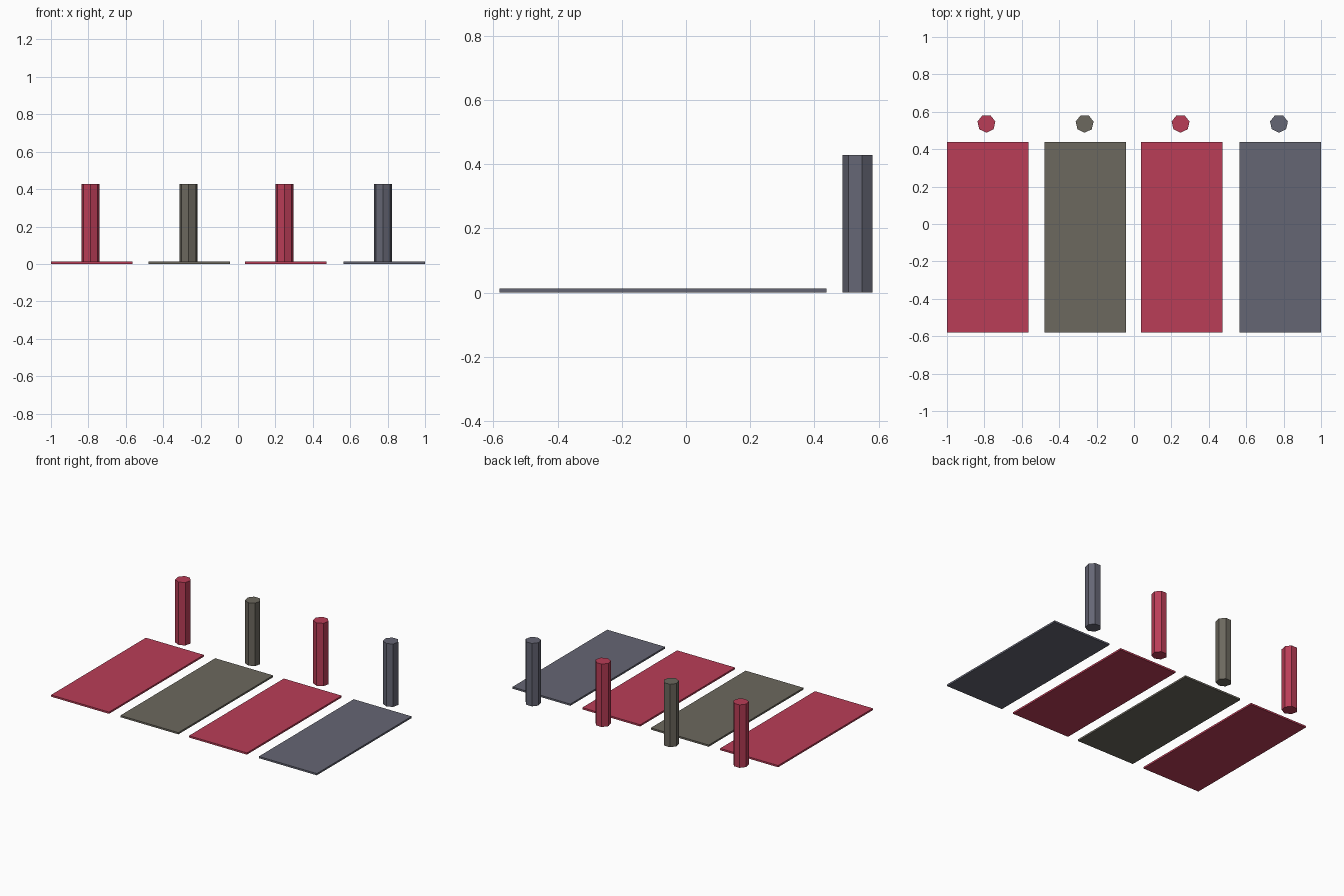
import bpy, math

if "Cube" in bpy.data.objects:
    bpy.data.objects.remove(bpy.data.objects["Cube"])

def linear(c):
    return c / 12.92 if c <= 0.04045 else ((c + 0.055) / 1.055) ** 2.4

def material(name, r, g, b):
    m = bpy.data.materials.new(name)
    m.diffuse_color = (*[linear(v / 255) for v in (r, g, b)], 1)
    m.use_nodes = True
    m.node_tree.nodes["Principled BSDF"].inputs["Base Color"].default_value = m.diffuse_color
    return m

red = material("red", 186, 61, 87)
olive = material("olive grey", 108, 104, 94)
slate = material("slate grey", 101, 102, 116)

SLAB_W, SLAB_T, FRONT, BACK = 0.436, 0.012, -0.581, 0.438
POST_R, POST_H, POST_Y = 0.049, 0.428, 0.537

def slab(name, x, mat):
    bpy.ops.mesh.primitive_cube_add(size=1, location=(x, (FRONT + BACK) / 2, SLAB_T / 2))
    o = bpy.context.object
    o.name = name
    o.scale = (SLAB_W, BACK - FRONT, SLAB_T)
    o.data.materials.append(mat)

def post(name, x, mat):
    # seven-sided post with one corner pointing to the front
    bpy.ops.mesh.primitive_cylinder_add(vertices=7, radius=POST_R, depth=POST_H,
                                        location=(x, POST_Y, POST_H / 2),
                                        rotation=(0, 0, math.pi))
    o = bpy.context.object
    o.name = name
    o.data.materials.append(mat)

# four bays, each a flat slab with a post behind it
bays = [(-0.782, -0.789, red), (-0.260, -0.264, olive),
        (0.256, 0.249, red), (0.782, 0.775, slate)]
for i, (sx, px, mat) in enumerate(bays, 1):
    slab(f"bay_slab_{i}", sx, mat)
    post(f"bay_post_{i}", px, mat)
